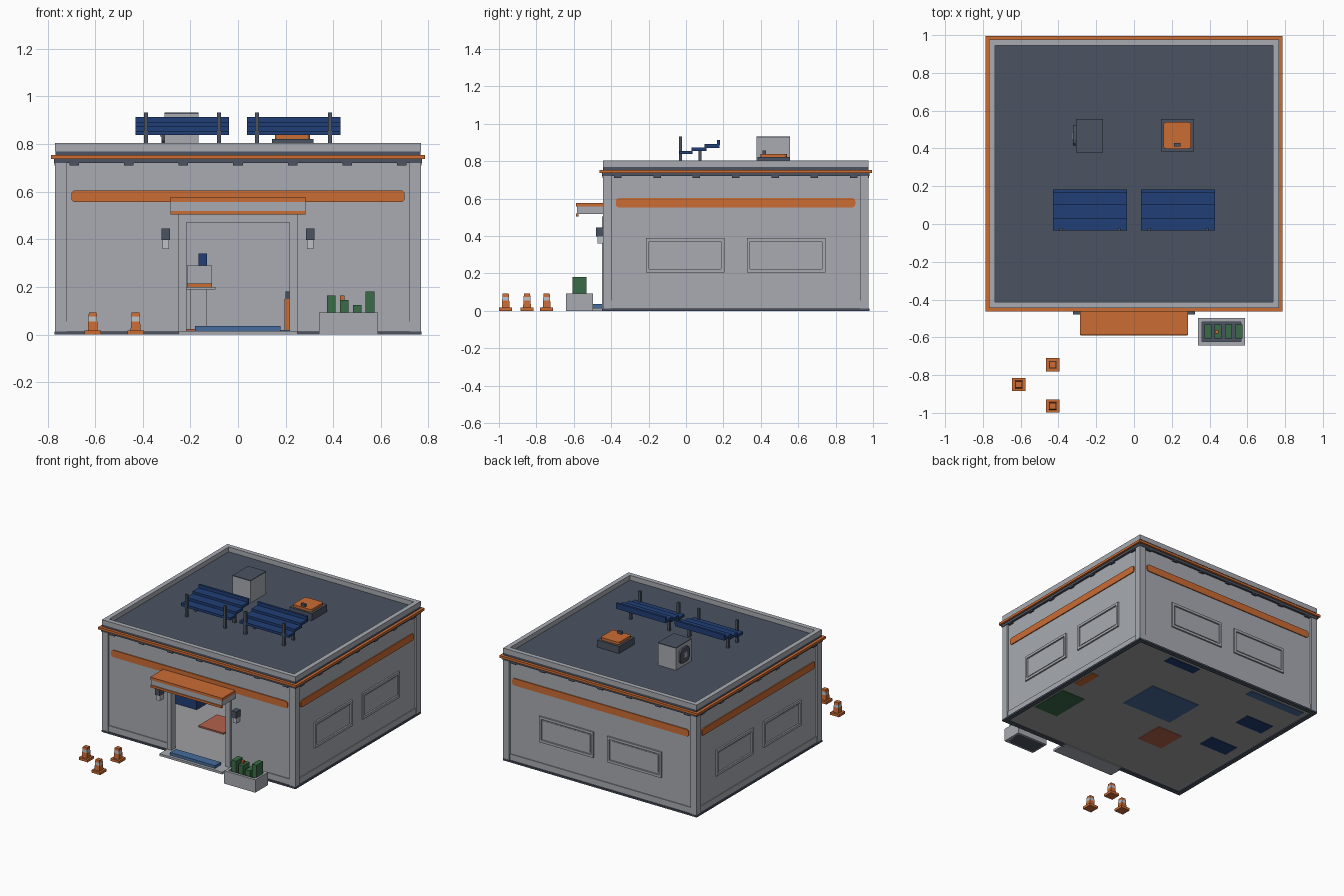
import bpy, bmesh
from mathutils import Vector

if "Cube" in bpy.data.objects:
    bpy.data.objects.remove(bpy.data.objects["Cube"])


def material(name, hex_code):
    srgb = [int(hex_code[i:i + 2], 16) / 255 for i in (0, 2, 4)]
    col = [c / 12.92 if c < .04 else ((c + .055) / 1.055) ** 2.4 for c in srgb] + [1]
    m = bpy.data.materials.new(name)
    m.use_nodes = True
    m.diffuse_color = col
    m.node_tree.nodes["Principled BSDF"].inputs["Base Color"].default_value = col
    return m


GRAY = material("light gray", "A8ABB2")
SLATE = material("slate", "4B5361")
ORANGE = material("orange", "CB6C34")
NAVY = material("navy", "213E76")
BLUE = material("mat blue", "456C9C")
GREEN = material("leaf green", "3A6C47")
CLAY = material("terracotta", "B4624C")
FLOOR = material("floor gray", "A0A0A2")
PALE = material("pale band", "BCC0C6")


def box(name, x, y, z, mat, round_axis=None, radius=0.01, taper=1.0):
    """Box from ranges; optionally round edges along one axis or taper the top."""
    bm = bmesh.new()
    bmesh.ops.create_cube(bm, size=1)
    mid = Vector([(a + b) / 2 for a, b in (x, y, z)])
    size = Vector([b - a for a, b in (x, y, z)])
    for v in bm.verts:
        k = taper if v.co.z > 0 else 1
        v.co = Vector((v.co.x * size.x * k, v.co.y * size.y * k, v.co.z * size.z))
    if round_axis is not None:
        edges = [e for e in bm.edges
                 if abs((e.verts[0].co - e.verts[1].co)[round_axis]) > size[round_axis] * .9]
        bmesh.ops.bevel(bm, geom=edges, offset=radius, segments=3, profile=.5, affect='EDGES')
    me = bpy.data.meshes.new(name)
    bm.to_mesh(me)
    bm.free()
    me.materials.append(mat)
    ob = bpy.data.objects.new(name, me)
    ob.location = mid
    bpy.context.scene.collection.objects.link(ob)
    return ob


# Building footprint
CY, HX, HY = .266, .768, .711
SIDES = ("front", "back", "right", "left")


def on_side(side, name, u, z, d, mat, **kw):
    """Box on a wall: u runs along x or y, d is depth outward from the facade."""
    name = side + "_" + name
    if side in ("front", "back"):
        s = -1 if side == "front" else 1
        y = sorted((CY + s * (HY + d[0]), CY + s * (HY + d[1])))
        return box(name, u, y, z, mat, **({"round_axis": 1, **kw} if kw else {}))
    s = -1 if side == "left" else 1
    x = sorted((s * (HX + d[0]), s * (HX + d[1])))
    return box(name, x, u, z, mat, **({"round_axis": 0, **kw} if kw else {}))


def slab(name, grow, z, mat):
    box(name, (-HX - grow, HX + grow), (CY - HY - grow, CY + HY + grow), z, mat)


WALL_TOP = .722
PANEL = (-.045, -.012)
for side in SIDES:
    across = side in ("front", "back")
    lo, hi = (-HX, HX) if across else (CY - HY, CY + HY)

    # Wall panels, skirting and plinth; the front leaves a doorway
    spans = [(lo, -.235), (.235, hi)] if side == "front" else [(lo, hi)]
    for a, b in spans:
        a2, b2 = max(a, lo + .013), min(b, hi - .013)
        on_side(side, "wall", (a2, b2), (.006, WALL_TOP), PANEL, GRAY)
        on_side(side, "skirting", (a2, b2), (.012, .055), (-.013, -.006), GRAY)
        on_side(side, "plinth", (a, b), (0, .012), (-.03, .003), SLATE)

    # Painted stripe
    if across:
        on_side(side, "stripe", (-.7, .7), (.556, .606), (-.013, -.005), ORANGE, radius=.016)
    else:
        on_side(side, "stripe", (-.375, .905), (.553, .603), (-.013, -.005), ORANGE, radius=.016)

    # Windows: raised frame round a flush pane
    if side != "front":
        windows = [(-.485, -.055), (.055, .485)] if across else [(-.215, .205), (.325, .745)]
        for a, b in windows:
            z0, z1, w, out = .205, .39, .018, (-.013, -.001)
            on_side(side, "window_sill", (a, b), (z0, z0 + w), out, GRAY)
            on_side(side, "window_head", (a, b), (z1 - w, z1), out, GRAY)
            for c in (a, b - w):
                on_side(side, "window_jamb", (c, c + w), (z0 + w, z1 - w), out, GRAY)
            on_side(side, "window_pane", (a + .028, b - .028), (z0 + .028, z1 - .028),
                    (-.05, -.009), GRAY)

    # Parapet and eave blocks
    on_side(side, "parapet", (lo, hi), (.77, .805), (-.033, 0), GRAY)
    for i in range(7):
        c = lo + .08 + i * (hi - lo - .16) / 6
        on_side(side, "eave_block", (c - .02, c + .02), (.711, .722), (-.013, .002), SLATE)

# Corner posts
for sx in (-1, 1):
    for sy in (-1, 1):
        x = sorted((sx * HX, sx * (HX - .048)))
        y = sorted((CY + sy * HY, CY + sy * (HY - .048)))
        box("corner_post", x, y, (.012, WALL_TOP), GRAY)

# Cornice layers, the top one being the roof deck
slab("lower_cornice", .004, (.72, .737), SLATE)
slab("cornice_trim", .018, (.737, .754), ORANGE)
slab("roof_deck", -.002, (.754, .771), SLATE)
slab("floor", -.014, (.006, .014), FLOOR)

# Doorway
FRONT = CY - HY
for s in (-1, 1):
    box("door_jamb", sorted((s * .25, s * .216)), (FRONT - .004, FRONT + .045), (.012, .505), GRAY)
box("door_head", (-.216, .216), (FRONT - .004, FRONT + .045), (.47, .505), GRAY)
box("over_door_wall", (-.25, .25), (FRONT + .012, FRONT + .045), (.505, WALL_TOP), GRAY)
box("door_step", (-.25, .25), (FRONT - .09, FRONT + .03), (0, .016), GRAY)
box("door_mat", (-.18, .178), (FRONT - .07, FRONT - .004), (.002, .036), BLUE)

# Awning
box("awning_body", (-.283, .283), (-.583, FRONT + .012), (.518, .557), GRAY)
box("awning_top", (-.286, .286), (-.587, FRONT + .012), (.557, .576), ORANGE)
box("awning_lip", (-.283, .283), (-.589, -.574), (.504, .52), ORANGE)

# Wall lamps
for s in (-1, 1):
    x = sorted((s * .286, s * .322))
    box("lamp_hood", x, (-.48, FRONT + .013), (.398, .446), SLATE)
    box("lamp_glass", sorted((s * .29, s * .318)), (-.473, FRONT + .013), (.36, .398), PALE)

# Roof panels: stepped slats on posts
for s in (-1, 1):
    x = sorted((s * .037, s * .43))
    box("panel_slat_low", x, (-.035, .034), (.838, .856), NAVY)
    box("panel_slat_mid", x, (.03, .11), (.855, .874), NAVY)
    box("panel_slat_high", x, (.1, .178), (.872, .891), NAVY)
    box("panel_back_strip", x, (.166, .182), (.888, .914), NAVY)
    for c in (s * .08, s * .386):
        box("panel_front_post", (c - .009, c + .009), (-.038, -.022), (.77, .932), SLATE)
        box("panel_rear_post", (c - .009, c + .009), (.067, .083), (.77, .87), SLATE)

# Roof ventilation unit with side fan
box("vent_unit", (-.308, -.165), (.378, .555), (.77, .926), GRAY)
box("vent_lid", (-.308, -.165), (.378, .555), (.926, .932), SLATE)
box("vent_fan", (-.322, -.308), (.415, .522), (.8, .905), SLATE, round_axis=0, radius=.03)
box("vent_fan_hub", (-.328, -.322), (.448, .488), (.833, .873), GRAY)

# Roof hatch
box("hatch_base", (.142, .318), (.383, .556), (.77, .822), SLATE)
box("hatch_cover", (.156, .302), (.398, .54), (.822, .84), ORANGE, round_axis=2, radius=.015)
box("hatch_handle", (.212, .246), (.41, .428), (.84, .858), SLATE)

# Planter with blocky shrubs
box("planter_floor", (.35, .575), (-.63, -.51), (.0, .078), SLATE)
for y in ((-.642, -.622), (-.518, -.498)):
    box("planter_long_side", (.34, .587), y, (0, .092), GRAY)
for x in ((.34, .36), (.567, .587)):
    box("planter_short_side", x, (-.622, -.518), (0, .092), GRAY)
for i, top in enumerate((.165, .146, .125, .18)):
    x0 = .373 + i * .0545
    box("shrub", (x0, x0 + .037), (-.607, -.533), (.075, top), GREEN)
box("flower", (.428, .447), (-.58, -.56), (.14, .165), ORANGE)

# Traffic cones
for cx, cy in ((-.43, -.745), (-.61, -.85), (-.43, -.964)):
    def ring(name, r, z, mat, taper=.9):
        box(name, (cx - r, cx + r), (cy - r, cy + r), z, mat, taper=taper)
    ring("cone_base", .035, (0, .018), ORANGE, 1)
    ring("cone_lower", .021, (.018, .055), ORANGE)
    ring("cone_band", .019, (.055, .075), PALE, .95)
    ring("cone_tip", .018, (.075, .092), ORANGE)

# Floor coverings
box("blue_rug", (-.1, .3), (.25, .55), (.002, .02), BLUE)
box("clay_rug", (-.28, -.08), (-.05, .16), (.002, .024), CLAY)
box("green_rug", (.53, .72), (-.17, .12), (.002, .02), GREEN)

# Interior furniture
box("back_cabinet", (-.7, -.25), (.86, .92), (.002, .16), BLUE)
box("side_cabinet", (.2, .45), (.85, .92), (.002, .18), NAVY)
for y in (.22, .59):
    box("bench_seat", (-.66, -.44), (y - .06, y + .06), (.002, .1), NAVY)
box("locker", (.66, .72), (.24, .42), (.002, .16), ORANGE)
box("desk_top", (-.24, -.095), (.6, .75), (.19, .2), GRAY)
box("desk_leg", (-.2, -.13), (.64, .71), (.014, .19), GRAY)
box("desk_trim", (-.215, -.11), (.61, .63), (.2, .215), ORANGE)
box("console", (-.215, -.11), (.63, .72), (.2, .29), GRAY)
box("console_screen", (-.165, -.13), (.65, .67), (.29, .34), NAVY)
box("canister", (.196, .23), (.3, .34), (.014, .15), ORANGE)
box("canister_cap", (.2, .226), (.305, .335), (.15, .18), SLATE)
